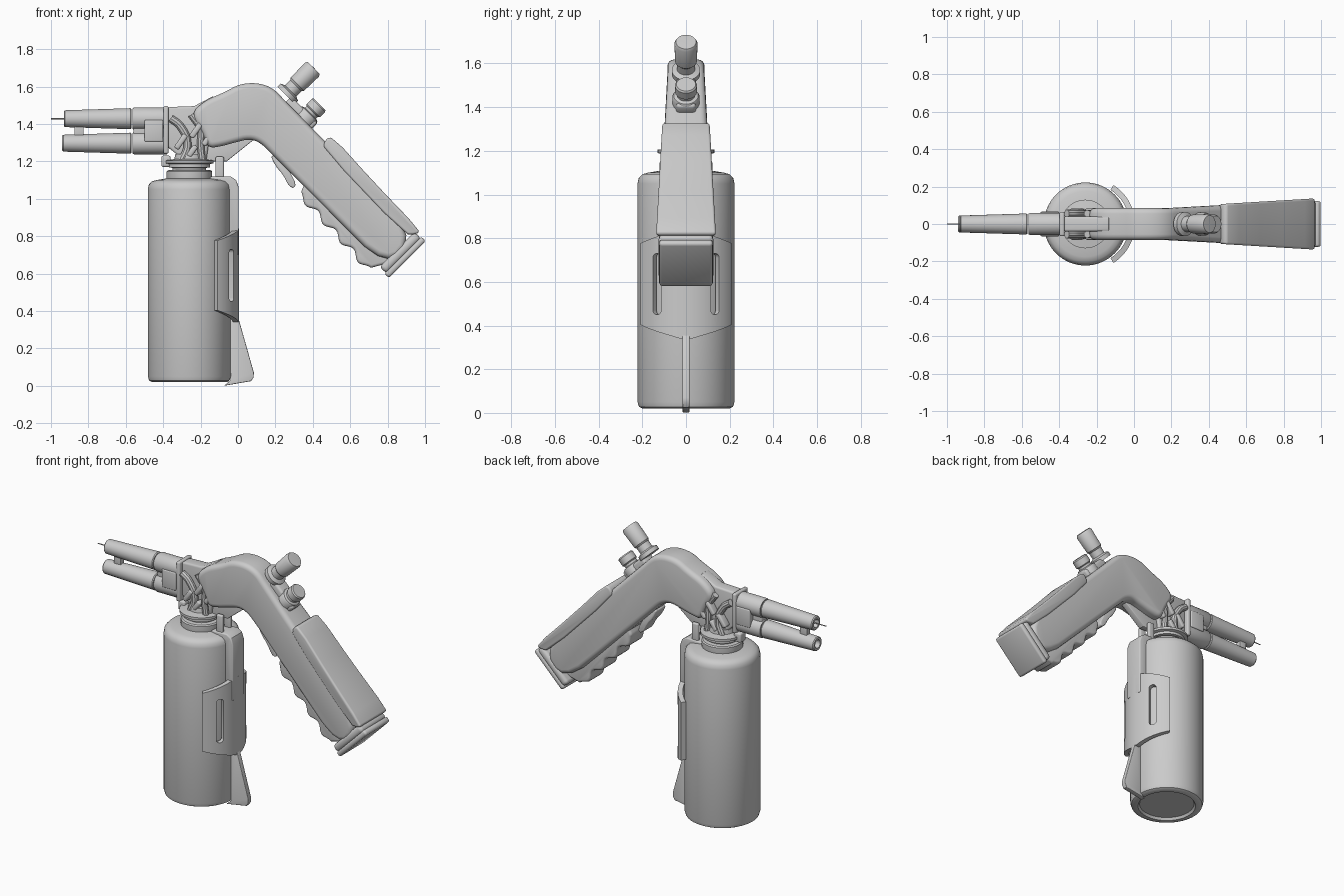
import bpy, bmesh, math
from math import radians, sin, cos, pi
from mathutils import Matrix, Vector

if "Cube" in bpy.data.objects:
    bpy.data.objects.remove(bpy.data.objects["Cube"], do_unlink=True)

grey = bpy.data.materials.new("plain_grey")
grey.use_nodes = True
grey.diffuse_color = (0.6, 0.6, 0.6, 1)
grey.node_tree.nodes["Principled BSDF"].inputs["Base Color"].default_value = (0.6, 0.6, 0.6, 1)


def activate(ob):
    bpy.ops.object.select_all(action='DESELECT')
    ob.select_set(True)
    bpy.context.view_layer.objects.active = ob


def finish(name, bm, bevel=0, segments=3, limit=40):
    """Turn a bmesh into a bevelled, smooth-shaded object."""
    bmesh.ops.recalc_face_normals(bm, faces=bm.faces)
    mesh = bpy.data.meshes.new(name)
    bm.to_mesh(mesh)
    bm.free()
    ob = bpy.data.objects.new(name, mesh)
    bpy.context.collection.objects.link(ob)
    mesh.materials.append(grey)
    activate(ob)
    if bevel:
        mod = ob.modifiers.new("Bevel", 'BEVEL')
        mod.width, mod.segments = bevel, segments
        mod.limit_method, mod.angle_limit = 'ANGLE', radians(limit)
        bpy.ops.object.modifier_apply(modifier=mod.name)
    bpy.ops.object.shade_smooth_by_angle(angle=radians(35))
    return ob


def box(name, loc, size, tilt=0, turn=0, bevel=0.01):
    bm = bmesh.new()
    bmesh.ops.create_cube(bm, size=1)
    m = (Matrix.Translation(loc) @ Matrix.Rotation(radians(turn), 4, 'Z')
         @ Matrix.Rotation(radians(tilt), 4, 'Y') @ Matrix.Diagonal((*size, 1)))
    bm.transform(m)
    return finish(name, bm, bevel)


def revolve(name, profile, loc, tilt=0, steps=40):
    """Spin a (radius, height) profile around its axis, then tilt it about y."""
    bm = bmesh.new()
    rings = []
    for r, h in profile:
        if r == 0:
            rings.append([bm.verts.new((0, 0, h))])
        else:
            rings.append([bm.verts.new((r * cos(2 * pi * i / steps), r * sin(2 * pi * i / steps), h))
                          for i in range(steps)])
    for a, b in zip(rings, rings[1:]):
        for i in range(steps):
            j = (i + 1) % steps
            quad = [a[i % len(a)], a[j % len(a)], b[j % len(b)], b[i % len(b)]]
            bm.faces.new(list(dict.fromkeys(quad)))
    bm.transform(Matrix.Translation(loc) @ Matrix.Rotation(radians(tilt), 4, 'Y'))
    return finish(name, bm)


def rounded(points):
    """Cut the corners of a closed outline to soften it."""
    out = []
    for i, p in enumerate(points):
        p, q = Vector(p), Vector(points[(i + 1) % len(points)])
        out += [p.lerp(q, 0.25), p.lerp(q, 0.75)]
    return out


def prism(name, outline, half, bevel=0.01, segments=3):
    """Extrude an (x, z) outline across y; half width may depend on x."""
    width = half if callable(half) else (lambda x: half)
    bm = bmesh.new()
    sides = [[bm.verts.new((x, s * width(x), z)) for x, z in outline] for s in (-1, 1)]
    for side in sides:
        bm.faces.new(side)
    n = len(outline)
    for i in range(n):
        j = (i + 1) % n
        bm.faces.new([sides[0][i], sides[0][j], sides[1][j], sides[1][i]])
    return finish(name, bm, bevel, segments, 50)


def hose(name, points, radius):
    curve = bpy.data.curves.new(name, 'CURVE')
    curve.dimensions = '3D'
    curve.bevel_depth, curve.bevel_resolution, curve.use_fill_caps = radius, 3, True
    spline = curve.splines.new('BEZIER')
    spline.bezier_points.add(len(points) - 1)
    for bp, p in zip(spline.bezier_points, points):
        bp.co = p
        bp.handle_left_type = bp.handle_right_type = 'AUTO'
    ob = bpy.data.objects.new(name, curve)
    bpy.context.collection.objects.link(ob)
    curve.materials.append(grey)
    activate(ob)
    bpy.ops.object.convert(target='MESH')
    bpy.ops.object.shade_smooth_by_angle(angle=radians(35))


# Canister and its threaded neck
CX = -0.26
revolve("canister", [(0, .035), (.165, .035), (.175, .02), (.2, .02), (.215, .028), (.222, .05),
                     (.222, 1.05), (.217, 1.075), (.2, 1.093), (.175, 1.1), (.1, 1.112), (0, 1.112)],
        (CX, 0, 0), steps=64)
revolve("neck", [(0, 1.1), (.12, 1.1), (.122, 1.115), (.122, 1.145), (.115, 1.152), (.09, 1.155), (.09, 1.165),
                 (.11, 1.168), (.11, 1.185), (.13, 1.19), (.13, 1.205), (.08, 1.212), (.075, 1.24), (0, 1.24)],
        (CX, 0, 0))

# Holder shield wrapping the canister, with two slots
bm = bmesh.new()
rows = []
for i in range(33):
    t = -1 + i / 16
    a = radians(58 * t)
    drop = 0.07 * max(0, abs(t) - 0.1)
    rows.append([bm.verts.new((-.24 + r * cos(a), r * sin(a), z))
                 for r, z in ((.245, .34 + drop), (.245, .84 - drop), (.215, .84 - drop), (.215, .34 + drop))])
for a, b in zip(rows, rows[1:]):
    for k in range(4):
        bm.faces.new([a[k], a[(k + 1) % 4], b[(k + 1) % 4], b[k]])
bm.faces.new(rows[0])
bm.faces.new(rows[-1])
shield = finish("holder_shield", bm)
for s in (-1, 1):
    a = radians(33 * s)
    cutter = box("slot_cutter", (-.24 + .24 * cos(a), .24 * sin(a), .59), (.12, .045, .28),
                 turn=33 * s, bevel=.02)
    cutter.hide_render = True
    activate(shield)
    cut = shield.modifiers.new("Slot", 'BOOLEAN')
    cut.operation, cut.object = 'DIFFERENCE', cutter
    bpy.ops.object.modifier_apply(modifier=cut.name)
    bpy.data.objects.remove(cutter, do_unlink=True)
bpy.ops.object.shade_smooth_by_angle(angle=radians(35))

# Strap over the shoulder of the canister and the foot fin
prism("strap", [(-.15, 1.09), (-.15, 1.118), (-.04, 1.12), (-.01, 1.1), (.004, 1.06), (.004, .7), (-.06, .7),
                (-.06, 1.05)], .06, .008)
prism("foot_fin", [(-.05, .36), (.003, .36), (.085, .07), (.083, .045), (.07, .025), (-.075, 0), (-.04, .03)],
      .016, .004)
for s in (-1, 1):
    box("upright_pin", (-.098, .04 * s, 1.155), (.045, .025, .14), bevel=.008)
prism("bracket_web", [(-.2, 1.2), (-.06, 1.2), (.09, 1.32), (-.12, 1.36)], .022, .005)

# Valve head and its hoses
prism("valve_head", [(-.375, 1.49), (-.235, 1.495), (-.13, 1.55), (-.15, 1.34), (-.17, 1.2), (-.32, 1.2),
                     (-.33, 1.24), (-.375, 1.275)], .04, .012)
box("outlet_stub", (-.385, 0, 1.2), (.05, .06, .06))
for s in (-1, 1):
    y = .055 * s
    hose("front_hose", [(-.36, y, 1.43), (-.31, y, 1.39), (-.27, y, 1.29), (-.30, y, 1.2)], .022)
    hose("rear_hose", [(-.25, y, 1.45), (-.2, y, 1.37), (-.2, y, 1.29), (-.19, y, 1.2)], .02)
    for x, z in ((-.305, 1.305), (-.225, 1.365)):
        box("hose_clip", (x, .06 * s, z), (.03, .05, .09), tilt=35)
        box("hose_clip", (x + .06, .06 * s, z - .05), (.03, .04, .07), tilt=35)

# Twin nozzles, sleeves and clamp
for label, z, length in (("upper", 1.428, .36), ("lower", 1.297, .37)):
    revolve(label + "_nozzle", [(0, 0), (.052, 0), (.056, .006), (.045, length - .006), (.04, length), (.026, length),
                                (.024, length - .03), (0, length - .03)], (-.57, 0, z), -90, 28)
    revolve(label + "_sleeve", [(0, 0), (.06, 0), (.06, .175), (.054, .185), (0, .185)], (-.38, 0, z), -90, 28)
revolve("needle", [(0, 0), (.004, 0), (.003, .12), (0, .12)], (-.88, 0, 1.428), -90, 8)
box("nozzle_spacer", (-.85, 0, 1.363), (.05, .035, .07), bevel=.004)
box("sleeve_core", (-.475, 0, 1.363), (.17, .06, .1))
box("clamp_plate", (-.45, 0, 1.363), (.1, .132, .115), bevel=.006)
box("clamp_flange", (-.385, 0, 1.368), (.028, .13, .255))

# Bent handle, flaring towards its end
def handle_half(x):
    return .085 + .04 * max(0, x - .2) / .7

prism("handle", rounded(rounded([(-.255, 1.45), (-.18, 1.525), (-.07, 1.57), (.01, 1.615), (.11, 1.62), (.19, 1.59),
                                 (.25, 1.525), (.6, 1.17), (.95, .82), (.8, .62), (.47, .95), (.18, 1.24),
                                 (.12, 1.3), (.06, 1.32), (-.02, 1.3), (-.09, 1.28), (-.16, 1.27), (-.19, 1.35)])),
      handle_half, .03, 4)
prism("back_panel", rounded([(.455, 1.265), (.465, 1.315), (.505, 1.335), (.73, 1.085), (.975, .83), (.955, .81),
                             (.89, .81)]), lambda x: .107 + .03 * (x - .47) / .5, .03, 4)

# Finger grip with scallops, and the trigger lever
wave = []
for i in range(37):
    u = i / 36
    off = 1.35 - .03 * u + .022 * cos(u * 8 * pi)
    run = -.72 + u * .78
    wave.append(((off + run) / 2 + .01, (off - run) / 2 - .01))
prism("finger_grip", wave + [(.82, .66), (.37, 1.11)], .075, .018)
prism("trigger", rounded([(.17, 1.24), (.2, 1.175), (.24, 1.13), (.27, 1.07), (.3, 1.055), (.31, 1.08), (.28, 1.14),
                          (.24, 1.21)]), .05, .012)

# End cap in two layers
box("end_collar", (.868, 0, .712), (.05, .25, .265), 45, bevel=.02)
box("end_cap", (.893, 0, .687), (.035, .245, .28), 45, bevel=.014)

# Control knobs on a sloping mount
box("knob_mount", (.335, 0, 1.455), (.2, .09, .06), 45, bevel=.015)
revolve("large_knob", [(0, 0), (.065, 0), (.065, .025), (.042, .035), (.042, .075), (.05, .085), (.053, .195),
                       (.046, .208), (0, .21)], (.257, 0, 1.552), 45)
revolve("small_knob", [(0, 0), (.062, 0), (.062, .05), (.056, .06), (.042, .065), (.042, .078), (.05, .085),
                       (.05, .125), (.044, .133), (0, .133)], (.342, 0, 1.411), 45)
